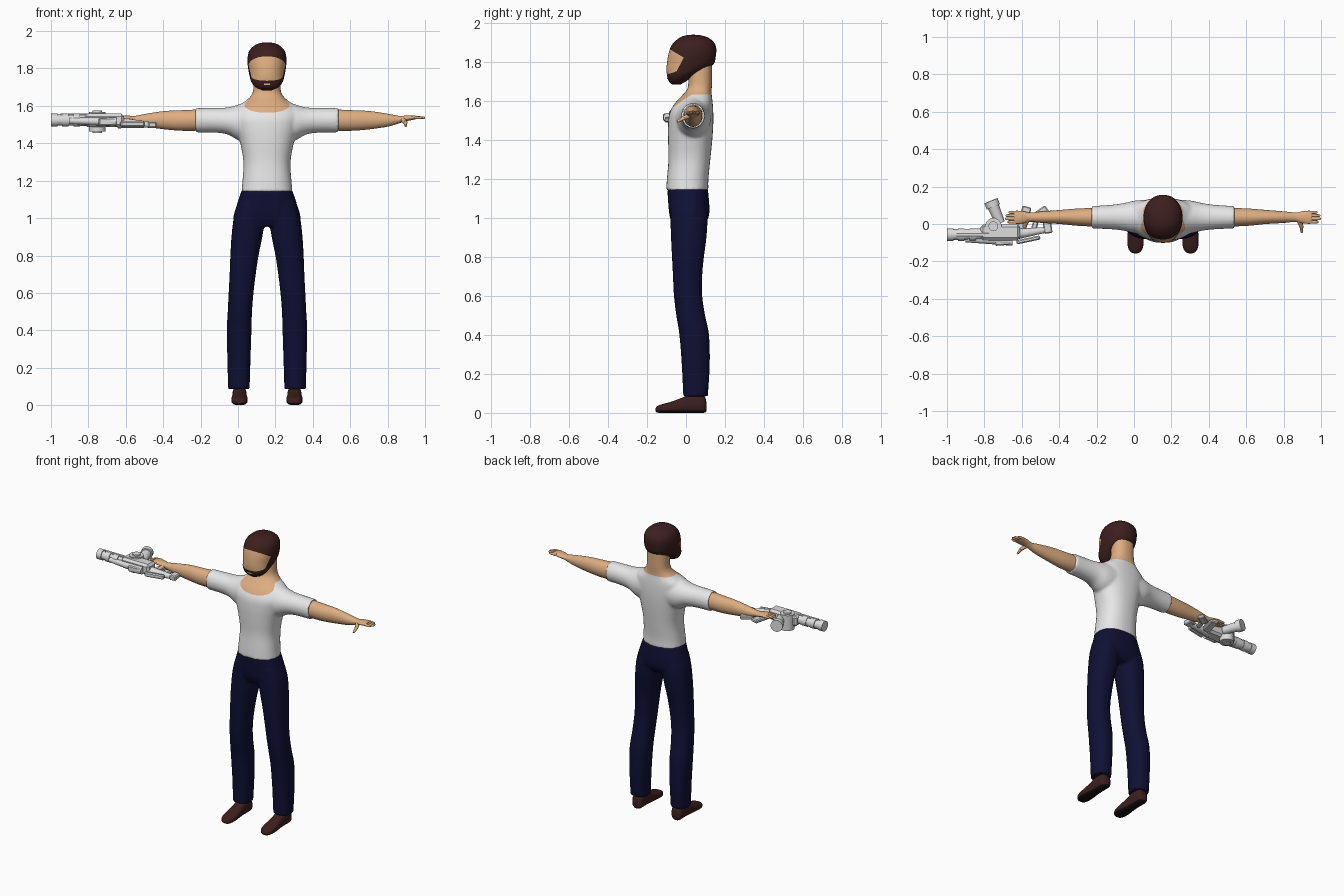
import bpy, bmesh, math
from mathutils import Vector, Matrix

if "Cube" in bpy.data.objects:
    bpy.data.objects.remove(bpy.data.objects["Cube"])

C = 0.155  # body centre line in x


def material(name, rgb):
    m = bpy.data.materials.new(name)
    m.diffuse_color = (*rgb, 1)
    m.use_nodes = True
    m.node_tree.nodes["Principled BSDF"].inputs["Base Color"].default_value = m.diffuse_color
    return m


SKIN = material("skin tan", (0.73, 0.42, 0.22))
SHIRT = material("shirt white", (0.8, 0.8, 0.8))
NAVY = material("trouser navy", (0.005, 0.005, 0.035))
BROWN = material("dark brown", (0.045, 0.014, 0.013))
BLACK = material("sole black", (0.006, 0.004, 0.004))
METAL = material("metal grey", (0.72, 0.72, 0.72))


def finish(name, bm, mat, angle=45):
    bmesh.ops.recalc_face_normals(bm, faces=bm.faces)
    me = bpy.data.meshes.new(name)
    bm.to_mesh(me)
    bm.free()
    me.materials.append(mat)
    ob = bpy.data.objects.new(name, me)
    bpy.context.collection.objects.link(ob)
    shade(ob, angle)
    return ob


def shade(ob, angle=45):
    bpy.ops.object.select_all(action='DESELECT')
    ob.select_set(True)
    bpy.context.view_layer.objects.active = ob
    bpy.ops.object.shade_smooth_by_angle(angle=math.radians(angle))


def spline(r, sub):
    """Smoothly resample a list of rings."""
    out = []
    for i in range(len(r) - 1):
        p = [r[max(i - 1, 0)], r[i], r[i + 1], r[min(i + 2, len(r) - 1)]]
        for k in range(sub):
            t = k / sub
            out.append([0.5 * (2 * b + (c - a) * t + (2 * a - 5 * b + 4 * c - d) * t * t
                               + (3 * b - a - 3 * c + d) * t ** 3) for a, b, c, d in zip(*p)])
    return out + [list(r[-1])]


def loft(name, axis, rings, mat, s=1, n=32, sub=4, p=2.0):
    """Rings are (position, a0, a1, b0, b1); x is measured from the body centre."""
    bm = bmesh.new()
    loops = []
    for t, a0, a1, b0, b1 in spline(rings, sub):
        loop = []
        for k in range(n):
            w = 2 * math.pi * k / n
            c, q = math.cos(w), math.sin(w)
            a = (a0 + a1) / 2 + (a1 - a0) / 2 * math.copysign(abs(c) ** (2 / p), c)
            b = (b0 + b1) / 2 + (b1 - b0) / 2 * math.copysign(abs(q) ** (2 / p), q)
            x, y, z = {'x': (t, a, b), 'y': (a, t, b), 'z': (a, b, t)}[axis]
            loop.append(bm.verts.new((C + s * x, y, z)))
        loops.append(loop)
    for l, m in zip(loops, loops[1:]):
        for k in range(n):
            bm.faces.new((l[k], l[(k + 1) % n], m[(k + 1) % n], m[k]))
    bm.faces.new(loops[0])
    bm.faces.new(loops[-1])
    return finish(name, bm, mat)


def rod(name, p, q, r1, r2, mat, n=16):
    p, q = Vector(p), Vector(q)
    bm = bmesh.new()
    m = Matrix.Translation((p + q) / 2) @ (q - p).to_track_quat('Z', 'Y').to_matrix().to_4x4()
    bmesh.ops.create_cone(bm, cap_ends=True, segments=n, radius1=r1, radius2=r2,
                          depth=(q - p).length, matrix=m)
    return finish(name, bm, mat)


def box(name, loc, size, mat, rot=0, bev=0.006):
    bm = bmesh.new()
    m = Matrix.Translation(loc) @ Matrix.Rotation(math.radians(rot), 4, 'Z') @ Matrix.Diagonal((*size, 1))
    bmesh.ops.create_cube(bm, size=1, matrix=m)
    if bev:
        bmesh.ops.bevel(bm, geom=bm.edges[:], offset=bev, segments=1, affect='EDGES')
    return finish(name, bm, mat, 30)


def fuse(name, obs, smooth=4):
    """Melt overlapping parts into one smooth skin."""
    bpy.ops.object.select_all(action='DESELECT')
    for o in obs:
        o.select_set(True)
    ob = bpy.context.view_layer.objects.active = obs[0]
    bpy.ops.object.join()
    ob.name = name
    r = ob.modifiers.new("melt", 'REMESH')
    r.mode, r.voxel_size = 'VOXEL', 0.008
    f = ob.modifiers.new("soften", 'SMOOTH')
    f.iterations = smooth
    for m in ("melt", "soften"):
        bpy.ops.object.modifier_apply(modifier=m)
    shade(ob)
    return ob


def paint(ob, mat, planes, rule):
    """Cut along (point, normal) planes, then give faces obeying the rule a second colour."""
    bm = bmesh.new()
    bm.from_mesh(ob.data)
    for co, no in planes:
        bmesh.ops.bisect_plane(bm, geom=bm.verts[:] + bm.edges[:] + bm.faces[:], plane_co=co, plane_no=no)
    ob.data.materials.append(mat)
    for f in bm.faces:
        f.material_index = 1 if rule(f.calc_center_median(), f.normal) else 0
    bm.to_mesh(ob.data)
    bm.free()
    shade(ob)


# Shirt with neck: torso and two sleeves
torso = loft("torso", 'z', [
    (1.142, -.137, .137, -.102, .115), (1.2, -.131, .131, -.098, .115), (1.3, -.126, .126, -.09, .125),
    (1.4, -.143, .143, -.092, .135), (1.48, -.165, .165, -.092, .14), (1.54, -.18, .18, -.084, .14),
    (1.59, -.165, .165, -.055, .137), (1.63, -.11, .11, -.018, .132), (1.66, -.082, .082, .006, .132),
    (1.70, -.072, .072, .012, .134), (1.80, -.07, .07, .012, .135)], SHIRT, p=2.3)
sleeves = [loft("sleeve", 'x', [
    (.08, -.06, .13, 1.40, 1.635), (.15, -.05, .125, 1.415, 1.608), (.21, -.036, .112, 1.447, 1.592),
    (.28, -.028, .102, 1.457, 1.589), (.382, -.024, .096, 1.458, 1.588)], SHIRT, s) for s in (1, -1)]
shirt = fuse("shirt_and_neck", [torso] + sleeves)
front_n, back_z = Vector((0, -.68, 1)), 1.632
front_p = Vector((C, -.085, 1.555))
paint(shirt, SKIN, [(front_p, front_n), ((0, 0, back_z), (0, 0, 1))],
      lambda c, n: abs(c.x - C) < .13 and ((c - front_p).dot(front_n) > 0 and c.y < .03 or c.z > back_z))

# Trousers: hips and two legs
hips = loft("hips", 'z', [
    (.955, -.165, .165, -.06, .085), (1.0, -.18, .18, -.082, .115), (1.06, -.165, .165, -.09, .12),
    (1.15, -.135, .135, -.096, .112)], NAVY, p=2.4)
legs = [loft("leg", 'z', [
    (.085, .093, .208, -.014, .112), (.25, .088, .212, -.022, .122), (.4, .083, .215, -.034, .118),
    (.5, .08, .21, -.05, .098), (.6, .072, .205, -.062, .083), (.7, .06, .2, -.067, .083),
    (.8, .045, .196, -.072, .092), (.9, .025, .19, -.077, .105), (1.0, .01, .178, -.08, .11),
    (1.08, .01, .155, -.08, .10)], NAVY, s, p=2.3) for s in (1, -1)]
fuse("trousers", [hips] + legs, 3)

# Head with hair, beard and open face
head = loft("head", 'z', [
    (1.683, -.025, .025, -.07, -.03), (1.70, -.062, .062, -.088, .0), (1.73, -.085, .085, -.097, .045),
    (1.76, -.093, .093, -.10, .105), (1.79, -.099, .099, -.098, .143), (1.83, -.104, .104, -.092, .153),
    (1.87, -.102, .102, -.081, .155), (1.90, -.091, .091, -.062, .143), (1.925, -.064, .064, -.03, .112),
    (1.936, -.035, .035, .0, .075), (1.939, -.008, .008, .03, .045)], BROWN, n=48, p=2.15)
face = [(Vector(p), Vector(n)) for p, n in (
    ((C, -.08, 1.863), (0, .6, 1)),        # hairline
    ((C, -.012, 1.82), (0, 1, -.53)),      # cheek edge
    ((C, -.09, 1.737), (0, .35, -1)))]     # beard line
paint(head, SKIN, face, lambda c, n: all((c - p).dot(q) < 0 for p, q in face))
box("mouth", (C, -.0925, 1.716), (.032, .008, .006), SKIN, bev=0)

for side, s in (("left", 1), ("right", -1)):
    # Arm
    loft(side + "_arm", 'x', [
        (.34, -.014, .086, 1.468, 1.582), (.45, -.01, .083, 1.467, 1.577), (.55, .0, .075, 1.475, 1.572),
        (.65, .006, .067, 1.49, 1.557), (.71, .012, .061, 1.508, 1.546), (.745, .004, .068, 1.518, 1.549),
        (.785, .001, .071, 1.526, 1.549), (.797, .006, .066, 1.53, 1.546)], SKIN, s)
    # Fingers and thumb
    for i, tip in enumerate((.832, .845, .841, .826)):
        y = .0105 + .0172 * i
        loft(f"{side}_finger_{i + 1}", 'x', [
            (.77, y - .0085, y + .0085, 1.529, 1.546), (tip - .012, y - .0075, y + .0075, 1.53, 1.544),
            (tip, y - .003, y + .003, 1.534, 1.539)], SKIN, s, 12, 3)
    rod(side + "_thumb_base", (C + s * .725, .025, 1.528), (C + s * .74, -.012, 1.511), .014, .011, SKIN)
    rod(side + "_thumb", (C + s * .74, -.01, 1.512), (C + s * .742, -.045, 1.493), .011, .006, SKIN)
    # Shoe with dark sole
    shoe = loft(side + "_shoe", 'y', [
        (.106, .13, .164, .008, .05), (.09, .111, .183, 0, .09), (.03, .109, .185, 0, .10),
        (-.02, .108, .186, 0, .078), (-.08, .103, .191, 0, .056), (-.125, .107, .187, 0, .044),
        (-.148, .12, .174, .002, .034), (-.157, .138, .156, .01, .022)], BROWN, s, p=2.6)
    paint(shoe, BLACK, [((0, 0, .012), (0, 0, 1))], lambda c, n: c.z < .012)

# Blaster: barrel, muzzle rings and bore
rod("barrel", (-.985, -.057, 1.524), (-.62, -.05, 1.522), .029, .031, METAL, 20)
for i, x in enumerate((-1.0, -.94, -.88)):
    rod(f"barrel_ring_{i + 1}", (x, -.057, 1.524), (x + .035, -.057, 1.524), .034, .034, METAL, 20)
box("barrel_rail", (-.85, -.057, 1.553), (.2, .018, .012), METAL, bev=.002)
# Blaster: receiver and side guard
box("receiver", (-.715, -.045, 1.522), (.21, .085, .072), METAL, bev=.014)
rod("side_guard", (-.90, -.082, 1.52), (-.65, -.092, 1.515), .016, .024, METAL)
box("side_plate", (-.70, -.1, 1.515), (.09, .028, .04), METAL, 4)
# Blaster: round drum standing through the receiver
rod("drum", (-.752, -.012, 1.462), (-.752, -.012, 1.566), .044, .044, METAL, 24)
rod("drum_cap", (-.752, -.012, 1.456), (-.752, -.012, 1.575), .026, .026, METAL, 24)
# Blaster: angled scope tube
rod("scope_tube", (-.715, .005, 1.525), (-.757, .105, 1.53), .026, .032, METAL, 20)
rod("scope_ring", (-.752, .092, 1.53), (-.765, .124, 1.531), .038, .038, METAL, 20)
# Blaster: stock, butt and grip fins
rod("stock", (-.64, -.055, 1.51), (-.46, -.03, 1.498), .03, .014, METAL, 12)
box("stock_bar", (-.565, -.085, 1.503), (.13, .022, .03), METAL, 12)
box("butt", (-.462, -.018, 1.499), (.045, .065, .032), METAL, 8)
box("grip", (-.59, .02, 1.503), (.05, .15, .024), METAL, -14)
box("rear_fin", (-.5, .06, 1.5), (.085, .04, .024), METAL, 35)
box("rear_fin_link", (-.525, .012, 1.5), (.03, .09, .018), METAL, -15)
